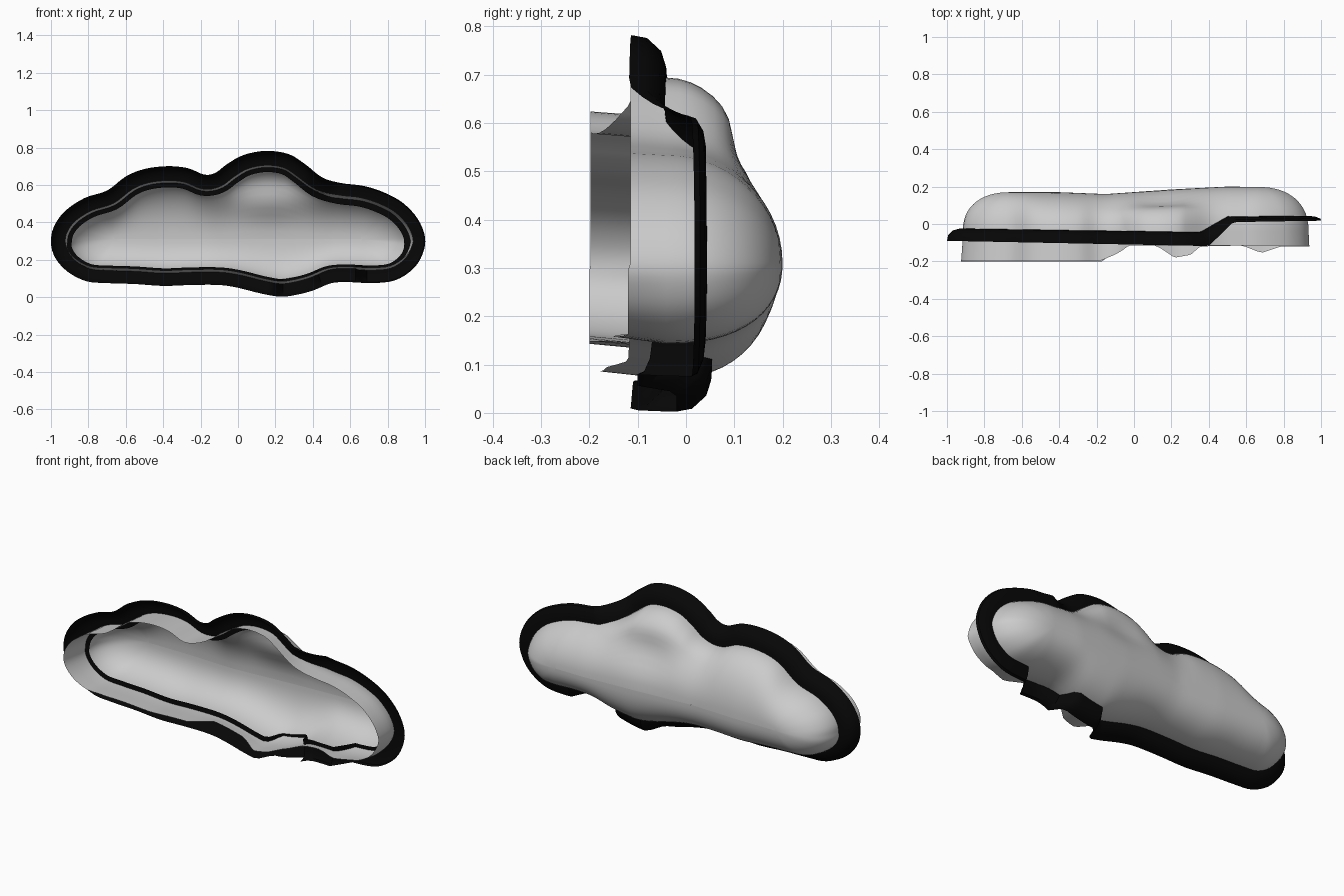
import bpy, bmesh, math
from mathutils import Vector

if "Cube" in bpy.data.objects:
    bpy.data.objects.remove(bpy.data.objects["Cube"])

# Outer outline of the rim (x, z), clockwise from the left end
OUT = [(-1,.29),(-.985,.375),(-.925,.46),(-.82,.53),(-.70,.57),(-.6,.645),(-.5,.685),(-.38,.70),
       (-.27,.69),(-.18,.655),(-.12,.665),(-.06,.71),(.03,.76),(.15,.782),(.27,.765),(.36,.71),
       (.45,.64),(.55,.61),(.67,.595),(.78,.56),(.88,.505),(.96,.42),(1,.32),(.987,.23),(.935,.15),
       (.84,.09),(.72,.075),(.6,.08),(.5,.075),(.4,.035),(.3,.01),(.22,.003),(.12,.02),(0,.05),
       (-.1,.065),(-.25,.065),(-.4,.06),(-.55,.07),(-.7,.075),(-.81,.085),(-.91,.135),(-.977,.21)]


def resample(pts, k):
    """Closed Catmull-Rom through the points, k samples per span."""
    P = [Vector(p) for p in pts]
    n, res = len(P), []
    for i in range(n):
        a, b, c, d = P[i-1], P[i], P[(i+1) % n], P[(i+2) % n]
        for j in range(k):
            t = j / k
            res.append(.5*(2*b + (c-a)*t + (2*a-5*b+4*c-d)*t*t + (3*b-a-3*c+d)*t**3))
    return res


def interp(x, table):
    """Piecewise-linear lookup."""
    if x <= table[0][0]:
        return table[0][1]
    for (x0, y0), (x1, y1) in zip(table, table[1:]):
        if x <= x1:
            return y0 + (y1-y0)*(x-x0)/(x1-x0)
    return table[-1][1]


ring = resample(OUT, 4)
N = len(ring)
normals = []
for i in range(N):
    t = (ring[(i+4) % N] - ring[i-4]).normalized()
    normals.append(Vector((t.y, -t.x)))


def offset(i, d):
    return ring[i] + normals[i]*d


def low(i):
    """1 on the underside, 0 on the sides and top."""
    return max(0, normals[i].y)


def right(i):
    """1 on the right lobe, 0 elsewhere."""
    return interp(ring[i].x, [(.38, 0), (.55, 1)])


def loft(name, loops, angle):
    """Skin a list of equal-length closed loops into a sheet."""
    bm = bmesh.new()
    vs = [[bm.verts.new(p) for p in lp] for lp in loops]
    for a, b in zip(vs, vs[1:]):
        for i in range(N):
            j = (i+1) % N
            bm.faces.new((a[i], a[j], b[j], b[i]))
    bmesh.ops.remove_doubles(bm, verts=bm.verts, dist=.0005)
    bmesh.ops.recalc_face_normals(bm, faces=bm.faces)
    me = bpy.data.meshes.new(name)
    bm.to_mesh(me)
    bm.free()
    ob = bpy.data.objects.new(name, me)
    bpy.context.collection.objects.link(ob)
    bpy.ops.object.select_all(action='DESELECT')
    ob.select_set(True)
    bpy.context.view_layer.objects.active = ob
    bpy.ops.object.shade_smooth_by_angle(angle=math.radians(angle))
    return ob


# Depth of the rim's outer edge and its rise, along the top and the bottom
RIM_TOP = [(-1, -.09), (.4, -.118), (.53, .01), (1, .018)]
RIM_LOW = [(-1, -.09), (.19, -.115), (.23, -.02), (.42, -.02), (.45, -.1), (.63, -.1), (.69, .01), (1, .018)]
RISE = [(-1, .065), (.4, .073), (.55, .03), (1, .025)]
# Front edge of the shell wall
WALL_TOP = [(-.17, -.198), (-.07, -.115)]
WALL_LOW = [(-.17, -.2), (-.07, -.115), (.1, -.115), (.21, -.18), (.32, -.165), (.38, -.12),
            (.58, -.115), (.68, -.155), (.8, -.12)]
CREST = [(-.7, .17), (-.4, .17), (-.15, .16), (.2, .185), (.5, .2), (.66, .198)]


def side(i, top, bottom):
    p = ring[i]
    return interp(p.x, top if p.y > .3 else bottom)


# Black rim: rounded outer edge, running through the shell wall
rim_loops = []
for d, f in [(0, 0), (.006, .45), (.033, .86), (.065, 1), (.113, 1.03)]:
    lp = []
    for i in range(N):
        inset = d - (.019*low(i) if d > .1 else 0)
        q = offset(i, inset)
        lp.append((q.x, side(i, RIM_TOP, RIM_LOW) + f*interp(ring[i].x, RISE), q.y))
    rim_loops.append(lp)
rim = loft("rim", rim_loops, 40)
black = bpy.data.materials.new("black")
black.diffuse_color = (.002, .002, .002, 1)
black.use_nodes = True
black.node_tree.nodes["Principled BSDF"].inputs["Base Color"].default_value = black.diffuse_color
rim.data.materials.append(black)

# Shell: straight front wall, then a dome closing on a horizontal crest line
Y0 = -.04


def base(i):
    return .088 - .02*max(low(i), right(i))


shell_loops = [[], []]
for i in range(N):
    f = side(i, WALL_TOP, WALL_LOW)
    front = .076 - .012*right(i)*(1-low(i)) + .007*low(i)
    for lp, d, y in zip(shell_loops, (front, (front+base(i))/2), (f, (f+Y0)/2)):
        q = offset(i, d)
        lp.append((q.x, y, q.y))
STEPS = 14
for s in range(STEPS+1):
    t = 1 - math.cos(s/STEPS*math.pi/2)
    lp = []
    for i in range(N):
        q = offset(i, base(i))
        goal = Vector((max(-.66, min(.66, q.x)), .31))
        p = q.lerp(goal, t)
        h = interp(goal.x, CREST) - Y0
        e = 2.3 - .3*max(0, -normals[i].y)
        y = Y0 + h*max(0, 1-(1-t)**e)**(1/e)
        # flatter shoulder below the upper lobe
        y -= .045*math.exp(-((p.x-.17)/.22)**2 - ((p.y-.51)/.09)**2)*min(1, t*4)
        lp.append((p.x, y, p.y))
    shell_loops.append(lp)
loft("shell", shell_loops, 50)
